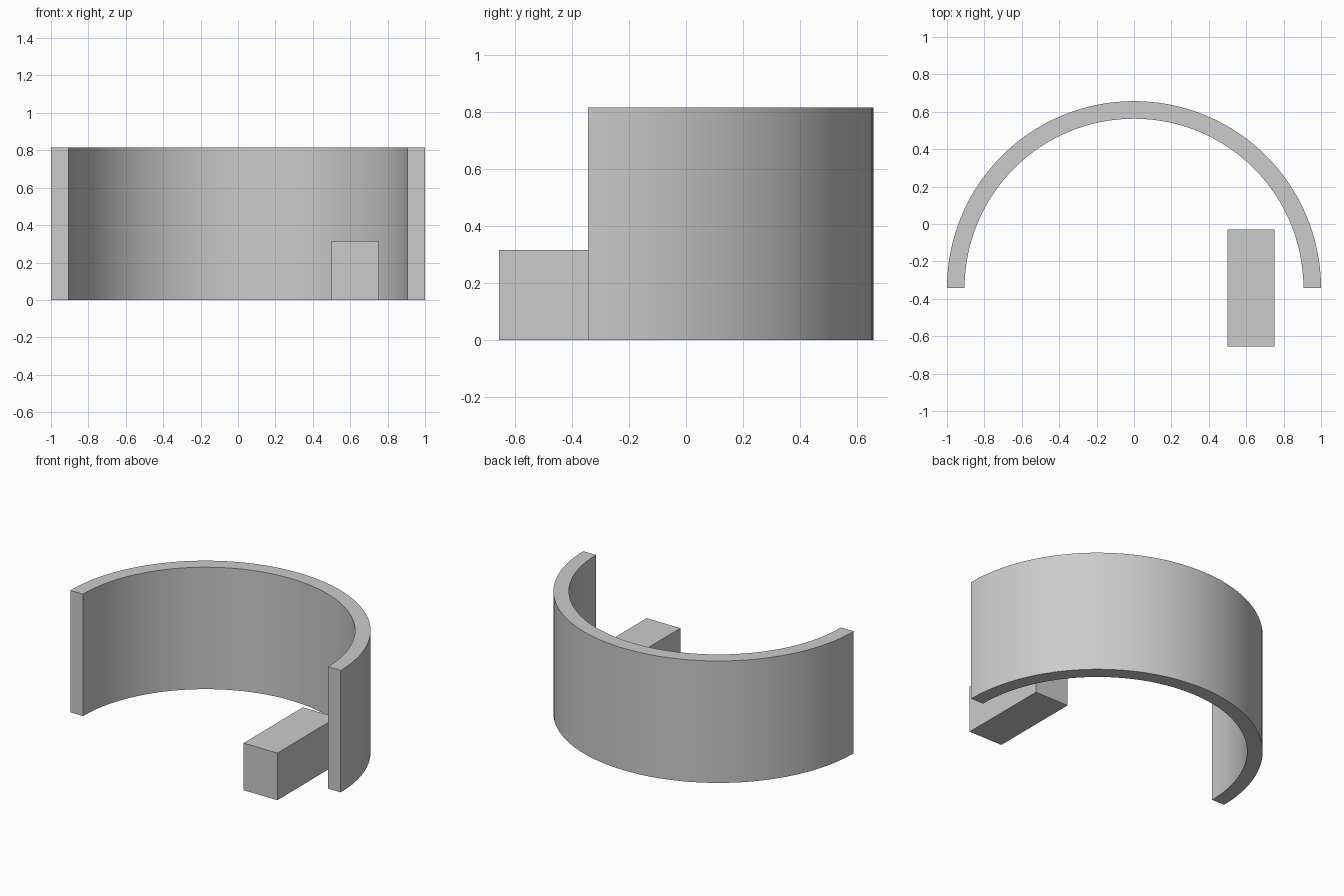
import bpy, bmesh, math
from mathutils import Vector

cube = bpy.data.objects.get("Cube")
if cube:
    bpy.data.objects.remove(cube, do_unlink=True)

grey = bpy.data.materials.new("light_grey")
grey.use_nodes = True
colour = (0.6, 0.6, 0.6, 1)
grey.diffuse_color = colour
grey.node_tree.nodes["Principled BSDF"].inputs["Base Color"].default_value = colour


def extrude_outline(name, outline, height):
    """Solid made by raising a flat outline from the ground."""
    bm = bmesh.new()
    base = bm.faces.new([bm.verts.new((x, y, 0)) for x, y in outline])
    top = bmesh.ops.extrude_face_region(bm, geom=[base], use_keep_orig=True)["geom"]
    verts = [v for v in top if isinstance(v, bmesh.types.BMVert)]
    bmesh.ops.translate(bm, verts=verts, vec=Vector((0, 0, height)))
    bmesh.ops.recalc_face_normals(bm, faces=bm.faces)
    mesh = bpy.data.meshes.new(name)
    bm.to_mesh(mesh)
    bm.free()
    mesh.materials.append(grey)
    obj = bpy.data.objects.new(name, mesh)
    bpy.context.collection.objects.link(obj)
    return obj


def arc(radius, centre_y, steps=64):
    angles = [math.pi * i / steps for i in range(steps + 1)]
    return [(radius * math.cos(a), centre_y + radius * math.sin(a)) for a in angles]


# Half-round wall, open towards the front
wall = extrude_outline("curved_wall", arc(1, -0.343) + arc(0.906, -0.343)[::-1], 0.815)
bpy.ops.object.select_all(action="DESELECT")
wall.select_set(True)
bpy.context.view_layer.objects.active = wall
bpy.ops.object.shade_smooth_by_angle(angle=math.radians(30))

# Low block standing inside the opening
left, right, front, back = 0.5, 0.75, -0.655, -0.03
extrude_outline("block", [(left, front), (right, front), (right, back), (left, back)], 0.315)
